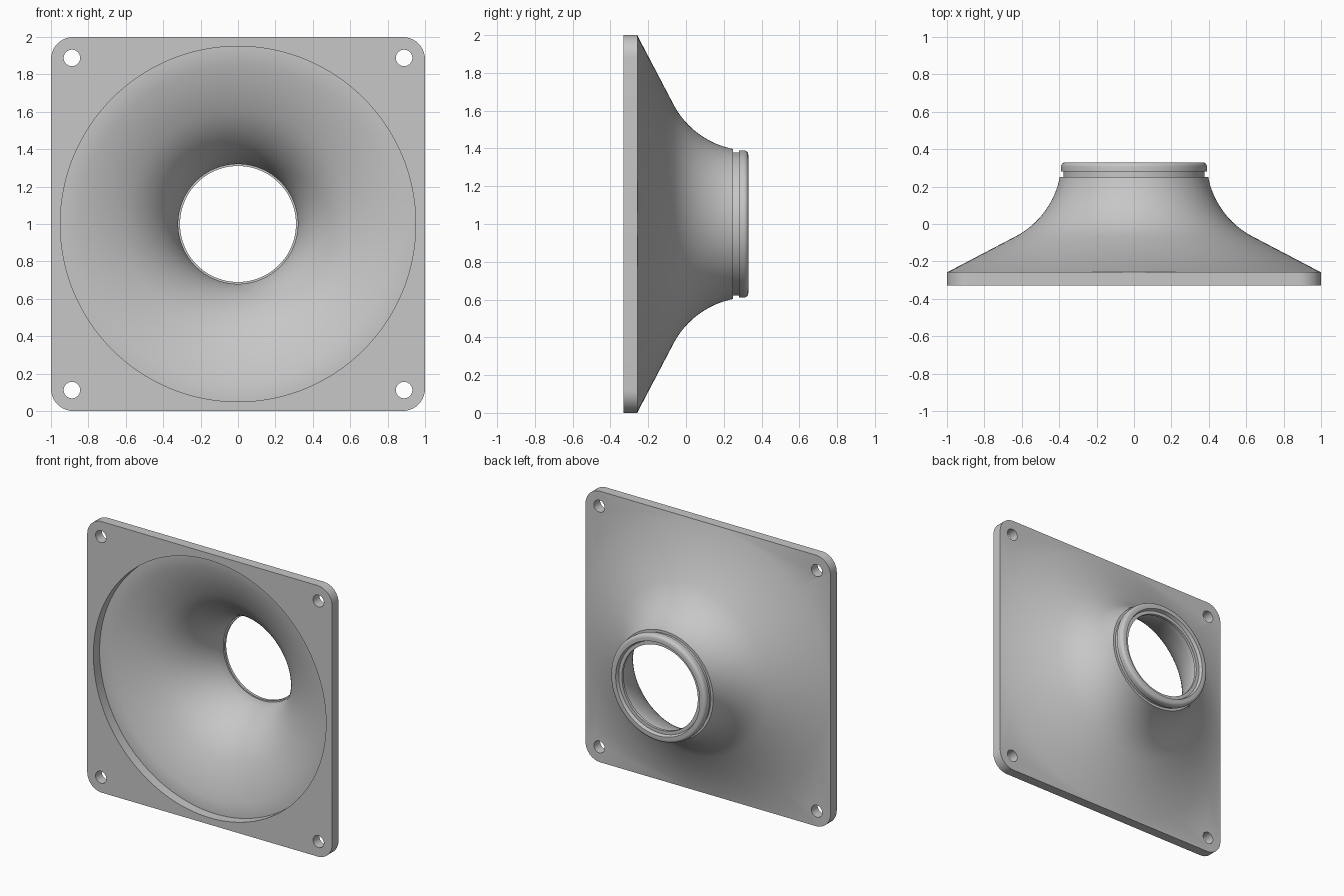
import bpy, bmesh, math
from mathutils import Vector
from mathutils.geometry import interpolate_bezier

old = bpy.data.objects.get("Cube")
if old:
    bpy.data.objects.remove(old, do_unlink=True)

SEGMENTS = 128
FRONT, PLATE_BACK, REAR = -0.33, -0.257, 0.33

grey = bpy.data.materials.new("plain grey")
grey.use_nodes = True
colour = (0.57, 0.57, 0.57, 1)
grey.diffuse_color = colour
grey.node_tree.nodes["Principled BSDF"].inputs["Base Color"].default_value = colour


def solid(name, loops):
    """Skin a stack of equal closed loops and cap both ends."""
    bm = bmesh.new()
    rings = [[bm.verts.new(p) for p in loop] for loop in loops]
    for a, b in zip(rings, rings[1:]):
        n = len(a)
        for i in range(n):
            bm.faces.new((a[i], a[(i + 1) % n], b[(i + 1) % n], b[i]))
    bm.faces.new(rings[0])
    bm.faces.new(rings[-1])
    bmesh.ops.recalc_face_normals(bm, faces=bm.faces[:])
    mesh = bpy.data.meshes.new(name)
    bm.to_mesh(mesh)
    bm.free()
    mesh.materials.append(grey)
    obj = bpy.data.objects.new(name, mesh)
    bpy.context.collection.objects.link(obj)
    return obj


def circle(r, y, cx=0, cz=1, n=SEGMENTS):
    turn = 2 * math.pi / n
    return [(cx + r * math.cos(i * turn), y, cz + r * math.sin(i * turn)) for i in range(n)]


def lathe(name, profile):
    return solid(name, [circle(r, y) for r, y in profile])


def bend(a, b, c, d, steps=20):
    pts = interpolate_bezier(*[Vector((*p, 0)) for p in (a, b, c, d)], steps)
    return [(p.x, p.y) for p in pts]


def combine(target, helper, operation):
    mod = target.modifiers.new(operation.lower(), "BOOLEAN")
    mod.object, mod.operation, mod.solver = helper, operation, "EXACT"
    bpy.context.view_layer.objects.active = target
    bpy.ops.object.modifier_apply(modifier=mod.name)
    bpy.data.objects.remove(helper, do_unlink=True)


# Mounting plate with rounded corners
def rounded_square(y, radius=0.12, steps=10):
    loop = []
    for q, (sx, sz) in enumerate(((1, 1), (-1, 1), (-1, -1), (1, -1))):
        for i in range(steps + 1):
            a = (q + i / steps) * math.pi / 2
            loop.append((sx * (1 - radius) + radius * math.cos(a), y,
                         1 + sz * (1 - radius) + radius * math.sin(a)))
    return loop


horn = solid("flared_flange", [rounded_square(FRONT), rounded_square(PLATE_BACK)])

# Outer flare, neck groove and rounded end bead
outer = [(0.96, -0.3), (0.999, PLATE_BACK - 0.001)]
outer += bend((0.64, -0.07), (0.50, 0.0), (0.42, 0.13), (0.397, 0.25))
outer += [(0.378, 0.25), (0.378, 0.28), (0.39, 0.28)]
outer += bend((0.39, 0.305), (0.39, 0.32), (0.38, REAR), (0.365, REAR), 7)
combine(horn, lathe("outer_flare", outer), "UNION")

# Front recess with a flat floor, then a bore of even wall thickness and a throat lip
inner = [(0.95, -0.4), (0.95, PLATE_BACK), (0.845, PLATE_BACK)]
inner += bend((0.605, -0.136), (0.45, -0.055), (0.345, 0.09), (0.32, 0.25))
inner += [(0.32, 0.285), (0.31, 0.285), (0.31, 0.305), (0.335, 0.305), (0.345, 0.335), (0.345, 0.4)]
combine(horn, lathe("bore_cutter", inner), "DIFFERENCE")

# Corner screw holes
for x in (-0.888, 0.888):
    for z in (0.112, 1.888):
        hole = solid("screw_hole_cutter", [circle(0.044, y, x, z, 48) for y in (-0.5, 0)])
        combine(horn, hole, "DIFFERENCE")

# Smooth shading that blends the flare into the plate but keeps rims crisp
bpy.ops.object.select_all(action="DESELECT")
horn.select_set(True)
bpy.context.view_layer.objects.active = horn
bpy.ops.object.shade_smooth_by_angle(angle=math.radians(36))
